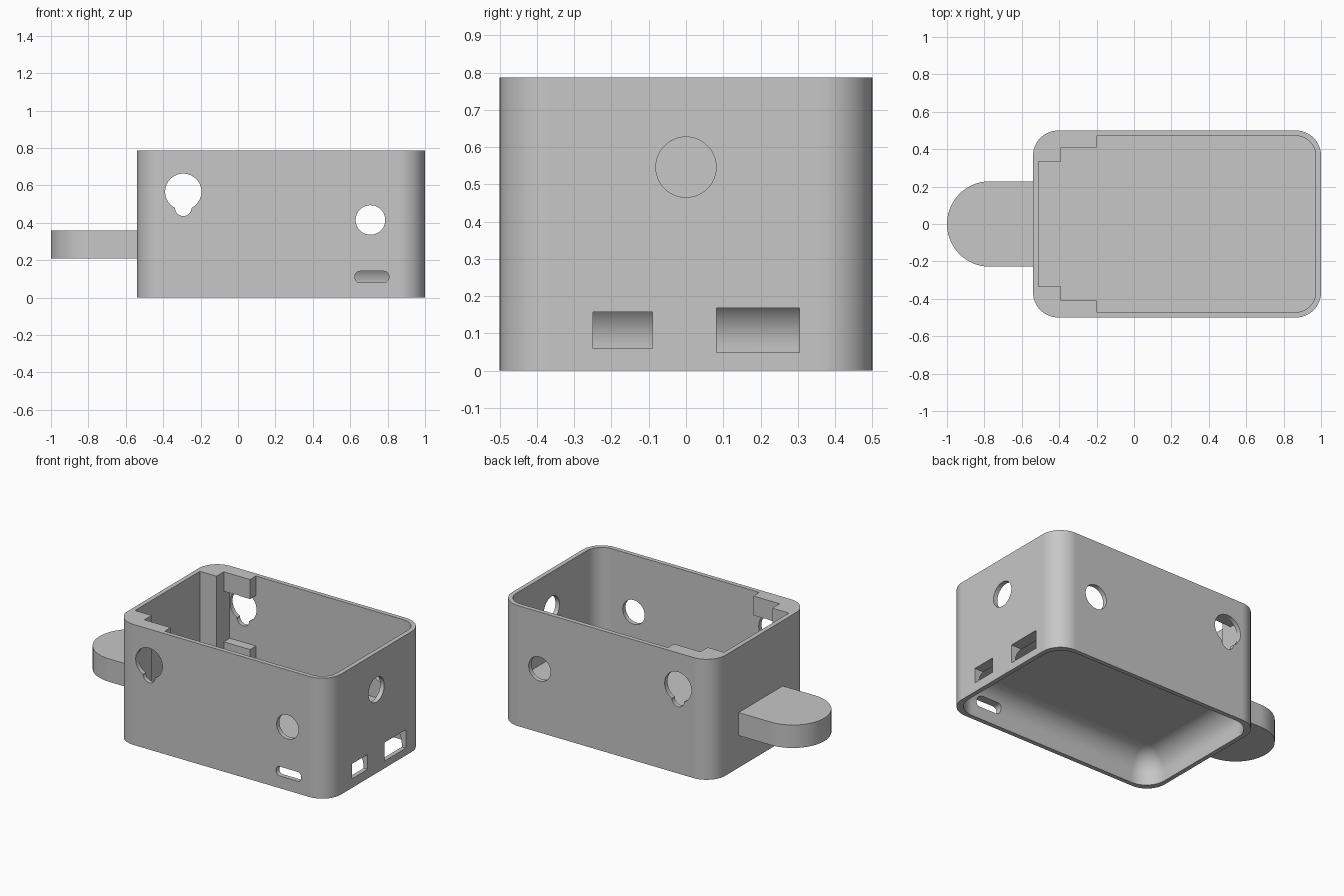
import bpy, bmesh
from math import sin, cos, pi, radians

cube = bpy.data.objects.get("Cube")
if cube:
    bpy.data.objects.remove(cube, do_unlink=True)

grey = bpy.data.materials.new("plain grey")
grey.use_nodes = True
COLOR = (0.57, 0.57, 0.57, 1)
grey.diffuse_color = COLOR
grey.node_tree.nodes["Principled BSDF"].inputs["Base Color"].default_value = COLOR


def arc(cx, cy, r, start, end, n=14):
    return [(cx + r * cos(radians(start + (end - start) * i / n)),
             cy + r * sin(radians(start + (end - start) * i / n))) for i in range(n + 1)]


def circle(cx, cy, r):
    return arc(cx, cy, r, 0, 360, 48)[:-1]


def rounded(x0, x1, y0, y1, r, n=14):
    return (arc(x1 - r, y1 - r, r, 0, 90, n) + arc(x0 + r, y1 - r, r, 90, 180, n)
            + arc(x0 + r, y0 + r, r, 180, 270, n) + arc(x1 - r, y0 + r, r, 270, 360, n))


def rect(x0, x1, y0, y1):
    return [(x0, y0), (x1, y0), (x1, y1), (x0, y1)]


def loft(name, layers, axis="z"):
    """Closed solid through matching outlines, each given as (outline, height)."""
    place = {"x": lambda a, b, h: (h, a, b),
             "y": lambda a, b, h: (a, h, b),
             "z": lambda a, b, h: (a, b, h)}[axis]
    bm = bmesh.new()
    rings = [[bm.verts.new(place(a, b, h)) for a, b in pts] for pts, h in layers]
    for low, high in zip(rings, rings[1:]):
        for i in range(len(low)):
            j = (i + 1) % len(low)
            bm.faces.new((low[i], low[j], high[j], high[i]))
    bm.faces.new(rings[0][::-1])
    bm.faces.new(rings[-1])
    bmesh.ops.recalc_face_normals(bm, faces=bm.faces)
    mesh = bpy.data.meshes.new(name)
    bm.to_mesh(mesh)
    bm.free()
    mesh.materials.append(grey)
    ob = bpy.data.objects.new(name, mesh)
    bpy.context.collection.objects.link(ob)
    return ob


def prism(name, pts, lo, hi, axis="z"):
    return loft(name, [(pts, lo), (pts, hi)], axis)


def cut(target, cutter):
    """Subtract the cutter, keep the result and discard the cutter."""
    cutter.hide_render = True
    mod = target.modifiers.new("cut", "BOOLEAN")
    mod.operation = "DIFFERENCE"
    mod.solver = "EXACT"
    mod.object = cutter
    graph = bpy.context.evaluated_depsgraph_get()
    graph.update()
    mesh = bpy.data.meshes.new_from_object(target.evaluated_get(graph))
    target.modifiers.clear()
    target.data = mesh
    bpy.data.objects.remove(cutter, do_unlink=True)


# Outer shell of the box
LEFT, RIGHT, HALF, TOP = -0.54, 1.0, 0.5, 0.787
WALL, FLOOR = 0.029, 0.225
shell = prism("box_shell", rounded(LEFT, RIGHT, -HALF, HALF, 0.135), 0, TOP)

# Upper compartment with stepped corner columns at one end
inner = HALF - WALL
half_outline = [(-0.51, 0.335), (-0.39, 0.335), (-0.39, 0.41), (-0.2, 0.41), (-0.2, inner)]
upper = half_outline + arc(RIGHT - WALL - 0.106, inner - 0.106, 0.106, 90, 0)
cavity = upper + [(x, -y) for x, y in reversed(upper)]
cut(shell, prism("cavity_cutter", cavity, FLOOR, TOP + 0.1))

# Gap that leaves an upper tab and a lower ledge beside each column
cut(shell, prism("gap_cutter", rect(-0.39, -0.15, -inner, inner), 0.33, 0.66))

# Lower recess with a rounded ceiling
fillet, ceiling = 0.135, 0.2
x0, x1, y1 = LEFT + WALL, RIGHT - WALL, inner
layers = [(rounded(x0, x1, -y1, y1, fillet), -0.1)]
for i in range(11):
    a = i / 10 * pi / 2 * 0.985
    d = fillet * (1 - cos(a))
    layers.append((rounded(x0 + d, x1 - d, -y1 + d, y1 - d, fillet - d),
                   ceiling - fillet + fillet * sin(a)))
cut(shell, loft("recess_cutter", layers))

# Round holes and keyholes through front and back
for outline in (circle(0.708, 0.415, 0.079), circle(-0.2925, 0.566, 0.097),
                circle(-0.2925, 0.48, 0.044)):
    cut(shell, prism("hole_cutter", outline, -0.7, 0.7, "y"))

# Rounded slot low in the front wall
cut(shell, prism("slot_cutter", rounded(0.625, 0.807, 0.08, 0.141, 0.028, 8),
                 -0.7, -0.42, "y"))

# Round hole and two rectangular ports in the right-hand end
for outline in (circle(0, 0.546, 0.081), rect(-0.25, -0.09, 0.06, 0.157),
                rect(0.082, 0.304, 0.048, 0.168)):
    cut(shell, prism("port_cutter", outline, 0.9, 1.1, "x"))

# Round-ended tab on the other end
R = 0.228
tab = prism("end_tab", [(-0.525, R)] + arc(-1 + R, 0, R, 90, 270, 36) + [(-0.525, -R)],
            0.21, 0.36)

# Smooth shading with crisp edges and flat large faces
for ob in (shell, tab):
    bpy.ops.object.select_all(action="DESELECT")
    ob.select_set(True)
    bpy.context.view_layer.objects.active = ob
    bpy.ops.object.shade_smooth_by_angle(angle=radians(30))
    flat = ob.modifiers.new("flat_normals", "WEIGHTED_NORMAL")
    flat.keep_sharp = True
